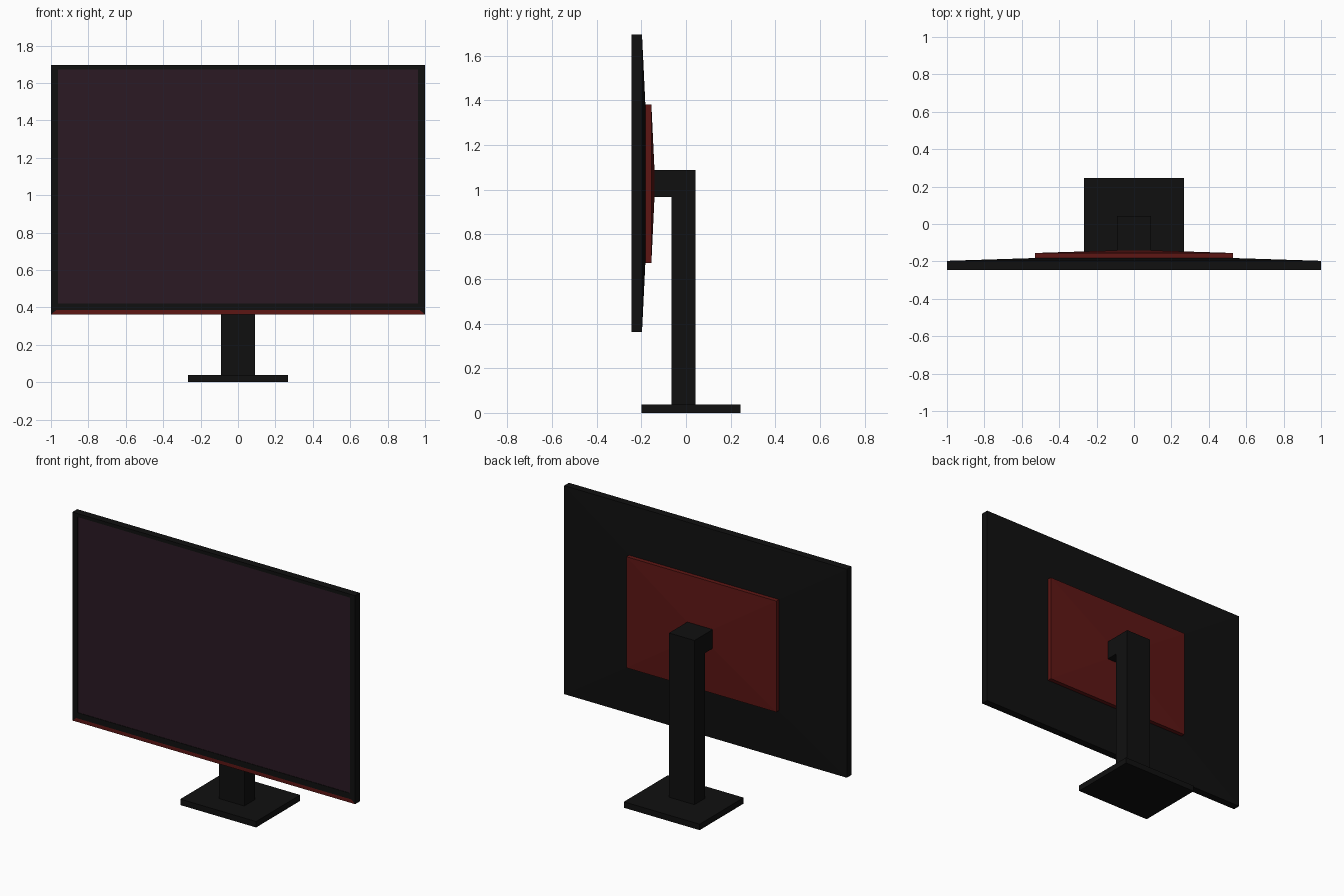
import bpy, bmesh

if "Cube" in bpy.data.objects:
    bpy.data.objects.remove(bpy.data.objects["Cube"])


def material(name, rgb):
    m = bpy.data.materials.new(name)
    m.diffuse_color = (*rgb, 1)
    m.use_nodes = True
    m.node_tree.nodes["Principled BSDF"].inputs["Base Color"].default_value = m.diffuse_color
    return m


black = material("black_plastic", (0.005, 0.005, 0.005))
red = material("red_plastic", (0.11, 0.008, 0.007))
glass = material("screen_glass", (0.024, 0.010, 0.017))


def finish(name, bm, mats):
    bmesh.ops.recalc_face_normals(bm, faces=bm.faces[:])
    me = bpy.data.meshes.new(name)
    bm.to_mesh(me)
    bm.free()
    for m in mats:
        me.materials.append(m)
    ob = bpy.data.objects.new(name, me)
    bpy.context.collection.objects.link(ob)
    return ob


def loft(name, rings, mats, front=0, strip=None):
    """Join rectangles (y, half width, z low, z high) from front to back.
    front: material of the first cap; strip: ring gap whose bottom side uses material 1."""
    bm = bmesh.new()
    loops = [[bm.verts.new(p) for p in
              ((-x, y, lo), (x, y, lo), (x, y, hi), (-x, y, hi))]
             for y, x, lo, hi in rings]
    bm.faces.new(loops[0]).material_index = front
    bm.faces.new(loops[-1])
    for g, (a, b) in enumerate(zip(loops, loops[1:])):
        for i in range(4):
            j = (i + 1) % 4
            f = bm.faces.new((a[i], a[j], b[j], b[i]))
            if g == strip and i == 0:
                f.material_index = 1
    return finish(name, bm, mats)


# Display housing: screen, bezel with red lower lip, rim, sloped back
loft("display_housing", [
    (-0.242, 0.963, 0.422, 1.673),
    (-0.245, 0.963, 0.422, 1.673),
    (-0.245, 0.973, 0.385, 1.680),
    (-0.245, 1.0, 0.362, 1.695),
    (-0.197, 1.0, 0.362, 1.695),
    (-0.182, 0.53, 0.672, 1.382),
], [black, red, glass], front=2, strip=2)

# Red rear panel with a shallow raised centre
loft("rear_panel", [
    (-0.186, 0.53, 0.672, 1.382),
    (-0.155, 0.53, 0.672, 1.382),
    (-0.141, 0.09, 0.967, 1.088),
], [red])

# Stand: L-shaped neck profile extruded sideways
profile = [(-0.146, 1.088), (0.043, 1.088), (0.043, 0.035),
           (-0.065, 0.035), (-0.065, 0.967), (-0.146, 0.967)]
bm = bmesh.new()
side = bm.faces.new([bm.verts.new((-0.09, y, z)) for y, z in profile])
ext = bmesh.ops.extrude_face_region(bm, geom=[side])
bmesh.ops.translate(bm, vec=(0.18, 0, 0),
                    verts=[v for v in ext["geom"] if isinstance(v, bmesh.types.BMVert)])
finish("stand_neck", bm, [black])

# Base plate
loft("stand_base", [(-0.2, 0.268, 0, 0.038), (0.245, 0.268, 0, 0.038)], [black])
